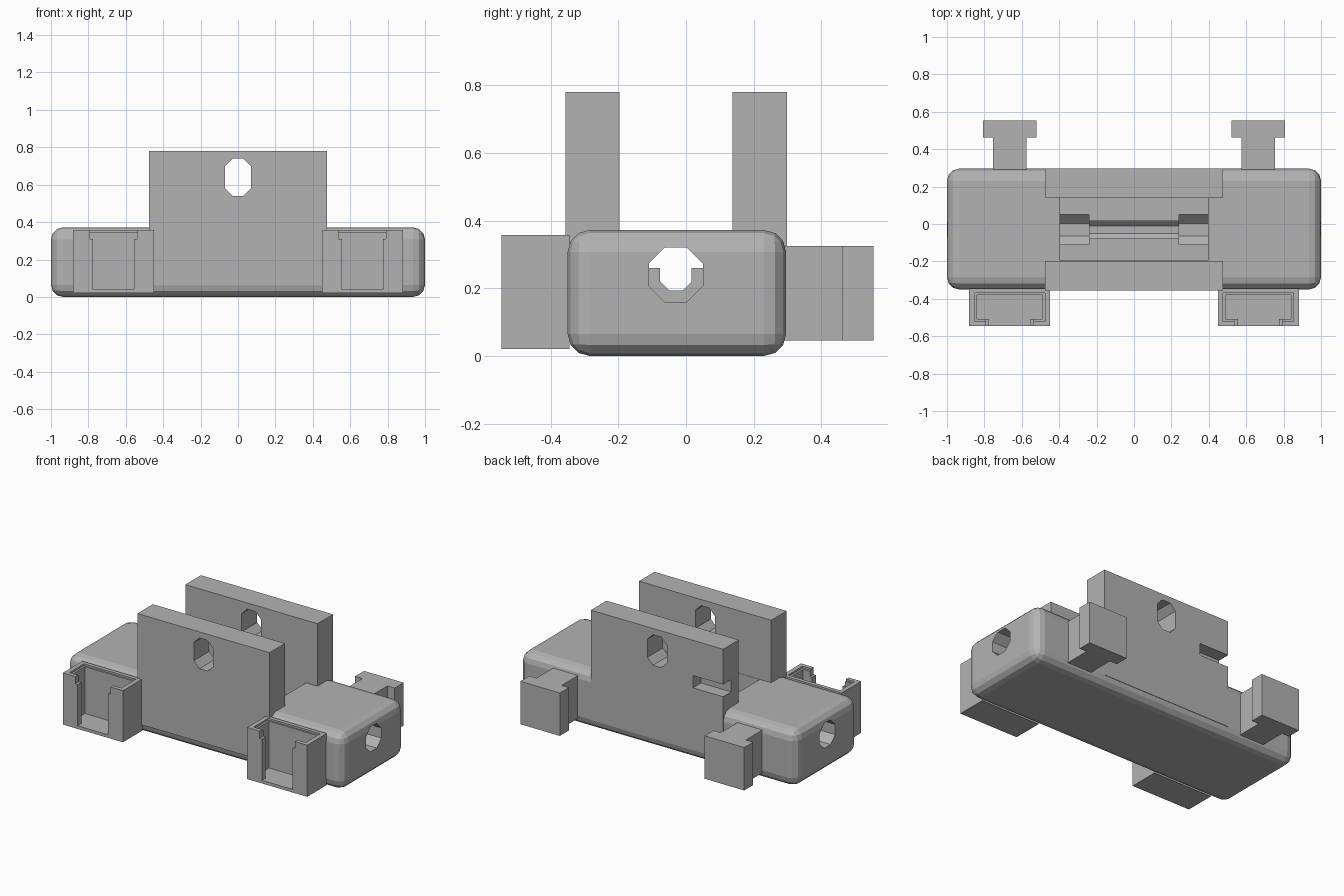
import bpy, math

if "Cube" in bpy.data.objects:
    bpy.data.objects.remove(bpy.data.objects["Cube"], do_unlink=True)

grey = bpy.data.materials.new("mid_grey")
grey.use_nodes = True
grey.diffuse_color = (0.45, 0.45, 0.45, 1)
grey.node_tree.nodes["Principled BSDF"].inputs["Base Color"].default_value = (0.45, 0.45, 0.45, 1)


def prism(name, outline, axis, low, high):
    """Extrude a 2D outline along an axis; outline gives the other two axes in order."""
    def place(p, d):
        c = list(p)
        c.insert(axis, d)
        return c
    n = len(outline)
    verts = [place(p, low) for p in outline] + [place(p, high) for p in outline]
    faces = [tuple(range(n))[::-1], tuple(range(n, 2 * n))]
    faces += [(i, (i + 1) % n, n + (i + 1) % n, n + i) for i in range(n)]
    if axis == 1:
        faces = [f[::-1] for f in faces]
    mesh = bpy.data.meshes.new(name)
    mesh.from_pydata(verts, [], faces)
    mesh.materials.append(grey)
    obj = bpy.data.objects.new(name, mesh)
    bpy.context.collection.objects.link(obj)
    return obj


def box(name, x, y, z):
    return prism(name, [(x[0], y[0]), (x[1], y[0]), (x[1], y[1]), (x[0], y[1])], 2, *z)


def octagon(cu, cv, flat, stretch=0):
    """Octagon with flat sides, optionally lengthened along the second axis."""
    r = flat / math.cos(math.pi / 8)
    pts = []
    for i in range(8):
        a = math.pi / 8 + i * math.pi / 4
        pts.append((cu + r * math.cos(a), cv + r * math.sin(a) + math.copysign(stretch, math.sin(a))))
    return pts


def apply_modifiers(obj):
    deps = bpy.context.evaluated_depsgraph_get()
    mesh = bpy.data.meshes.new_from_object(obj.evaluated_get(deps))
    obj.modifiers.clear()
    obj.data = mesh


def cut(obj, *cutters):
    for c in cutters:
        c.hide_render = True
        mod = obj.modifiers.new("cut", "BOOLEAN")
        mod.operation, mod.solver, mod.object = "DIFFERENCE", "EXACT", c
        apply_modifiers(obj)
        bpy.data.objects.remove(c, do_unlink=True)


# Rounded base block
base = box("base_block", (-1, 1), (-0.35, 0.296), (0, 0.372))
bevel = base.modifiers.new("rounding", "BEVEL")
bevel.width, bevel.segments = 0.065, 3
apply_modifiers(base)

# Open pocket, axle bore through both ends, narrow channel in the pocket floor
mid_y, bore_z = -0.03, 0.24
cut(base,
    box("pocket", (-0.395, 0.395), (-0.195, 0.14), (0.26, 0.6)),
    prism("bore_left", octagon(mid_y, bore_z, 0.08), 0, 0.24, 1.2),
    prism("bore_right", octagon(mid_y, bore_z, 0.08), 0, -1.2, -0.24),
    prism("channel", octagon(mid_y, bore_z, 0.047), 0, -0.3, 0.3))

# Two upright plates with matching slotted holes
for name, y0, y1 in (("front_plate", -0.356, -0.197), ("back_plate", 0.138, 0.298)):
    plate = box(name, (-0.477, 0.477), (y0, y1), (0.062, 0.78))
    cut(plate, prism("slot", octagon(0, 0.64, 0.07, 0.03), 1, y0 - 0.1, y1 + 0.1))
    if name == "back_plate":
        cut(plate, box("side_notch", (-0.6, -0.26), (0.215, 0.4), (0.47, 0.55)))

for side, s in (("left", 1), ("right", -1)):
    # Socket on the front, open at the top with a slit in its front wall
    cx = 0.665 * s
    socket = box(side + "_socket", (cx - 0.217, cx + 0.217), (-0.546, -0.345), (0.02, 0.357))
    cut(socket,
        box("cavity", (cx - 0.175, cx + 0.175), (-0.508, -0.38), (0.04, 0.5)),
        box("cavity_rim", (cx - 0.188, cx + 0.188), (-0.52, -0.37), (0.345, 0.5)),
        box("front_slit", (cx - 0.11, cx + 0.11), (-0.7, -0.45), (0.04, 0.5)),
        box("slit_mouth", (cx - 0.127, cx + 0.127), (-0.7, -0.45), (0.31, 0.5)))

    # T-shaped tab on the back that fits such a socket
    half = [(0.09, 0.27), (0.09, 0.462), (0.143, 0.462), (0.143, 0.554)]
    outline = [(cx + x, y) for x, y in half] + [(cx - x, y) for x, y in reversed(half)]
    prism(side + "_tab", outline, 2, 0.045, 0.325)
